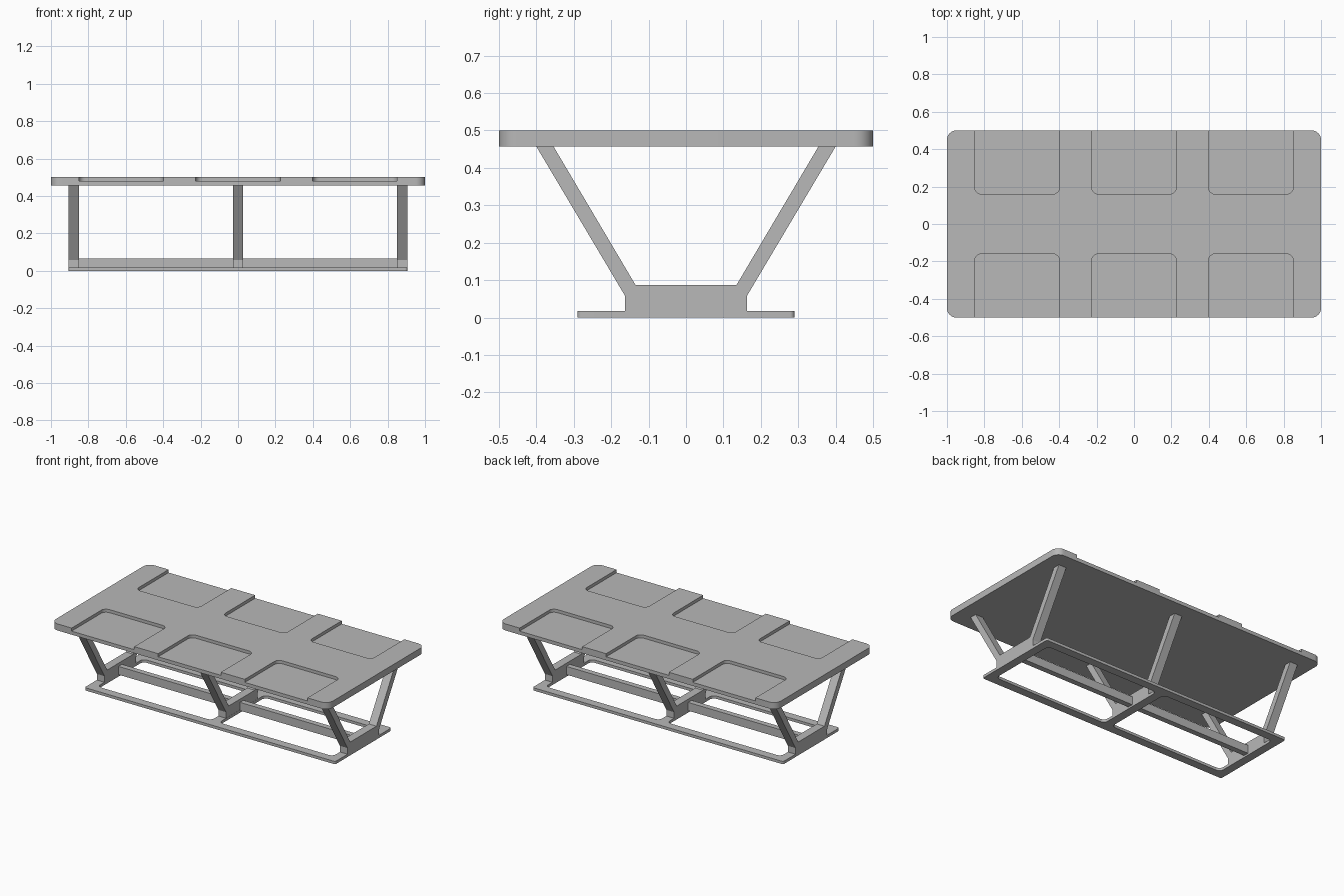
import bpy, bmesh, math
from mathutils import Vector

cube = bpy.data.objects.get("Cube")
if cube:
    bpy.data.objects.remove(cube, do_unlink=True)

grey = bpy.data.materials.new("plain grey")
grey.use_nodes = True
color = (0.48, 0.48, 0.48, 1)
grey.diffuse_color = color
grey.node_tree.nodes["Principled BSDF"].inputs["Base Color"].default_value = color


def prism(name, outline, offset):
    """Extrude a closed 3D outline along an offset vector."""
    bm = bmesh.new()
    face = bm.faces.new([bm.verts.new(p) for p in outline])
    ext = bmesh.ops.extrude_face_region(bm, geom=[face])
    moved = [g for g in ext["geom"] if isinstance(g, bmesh.types.BMVert)]
    bmesh.ops.translate(bm, verts=moved, vec=offset)
    bmesh.ops.recalc_face_normals(bm, faces=bm.faces[:])
    mesh = bpy.data.meshes.new(name)
    bm.to_mesh(mesh)
    bm.free()
    mesh.materials.append(grey)
    obj = bpy.data.objects.new(name, mesh)
    bpy.context.collection.objects.link(obj)
    return obj


def plate(name, x0, x1, y0, y1, z0, z1, radius=0.0, steps=8):
    """Flat plate with rounded corners."""
    corners = [(x1, y1, -1, -1), (x0, y1, 1, -1), (x0, y0, 1, 1), (x1, y0, -1, 1)]
    outline = []
    for i, (x, y, sx, sy) in enumerate(corners):
        if radius == 0:
            outline.append((x, y, z0))
            continue
        for k in range(steps + 1):
            a = math.pi / 2 * (i + k / steps)
            outline.append((x + sx * radius + radius * math.cos(a),
                            y + sy * radius + radius * math.sin(a), z0))
    return prism(name, outline, Vector((0, 0, z1 - z0)))


def activate(obj):
    bpy.ops.object.select_all(action="DESELECT")
    obj.select_set(True)
    bpy.context.view_layer.objects.active = obj


def cut(obj, cutters):
    for cutter in cutters:
        cutter.hide_render = True
        mod = obj.modifiers.new("cut", "BOOLEAN")
        mod.operation = "DIFFERENCE"
        mod.solver = "EXACT"
        mod.object = cutter
        activate(obj)
        bpy.ops.object.modifier_apply(modifier=mod.name)
        bpy.data.objects.remove(cutter, do_unlink=True)


def smooth(obj):
    activate(obj)
    bpy.ops.object.shade_smooth_by_angle(angle=math.radians(30))


# Table top with six shallow place recesses open to the long edges
top = plate("table_top", -1, 1, -0.5, 0.5, 0.457, 0.5, 0.05)
recesses = []
for x in (-0.625, 0, 0.625):
    for y0, y1 in ((-0.6, -0.16), (0.16, 0.6)):
        recesses.append(plate("recess_cutter", x - 0.226, x + 0.226, y0, y1, 0.48, 0.6, 0.035))
cut(top, recesses)
smooth(top)

# Flat floor frame with two openings
frame = plate("floor_frame", -0.905, 0.905, -0.29, 0.29, 0, 0.018, 0.012)
cut(frame, [plate("opening_cutter", x0, x1, -0.235, 0.235, -0.1, 0.1, 0.03)
            for x0, x1 in ((-0.85, -0.028), (0.028, 0.85))])
smooth(frame)

# Three splayed leg brackets, each one mirrored profile
half = [(0.163, 0), (0.163, 0.058), (0.4, 0.457), (0.354, 0.457), (0.135, 0.087)]
profile = half + [(-y, z) for y, z in reversed(half)]
for name, x in (("right_legs", -0.905), ("middle_legs", -0.028), ("left_legs", 0.85)):
    prism(name, [(x, y, z) for y, z in profile], Vector((0.055, 0, 0)))

# Long stretcher joining the brackets
plate("stretcher", -0.87, 0.87, -0.018, 0.018, 0.012, 0.066)
